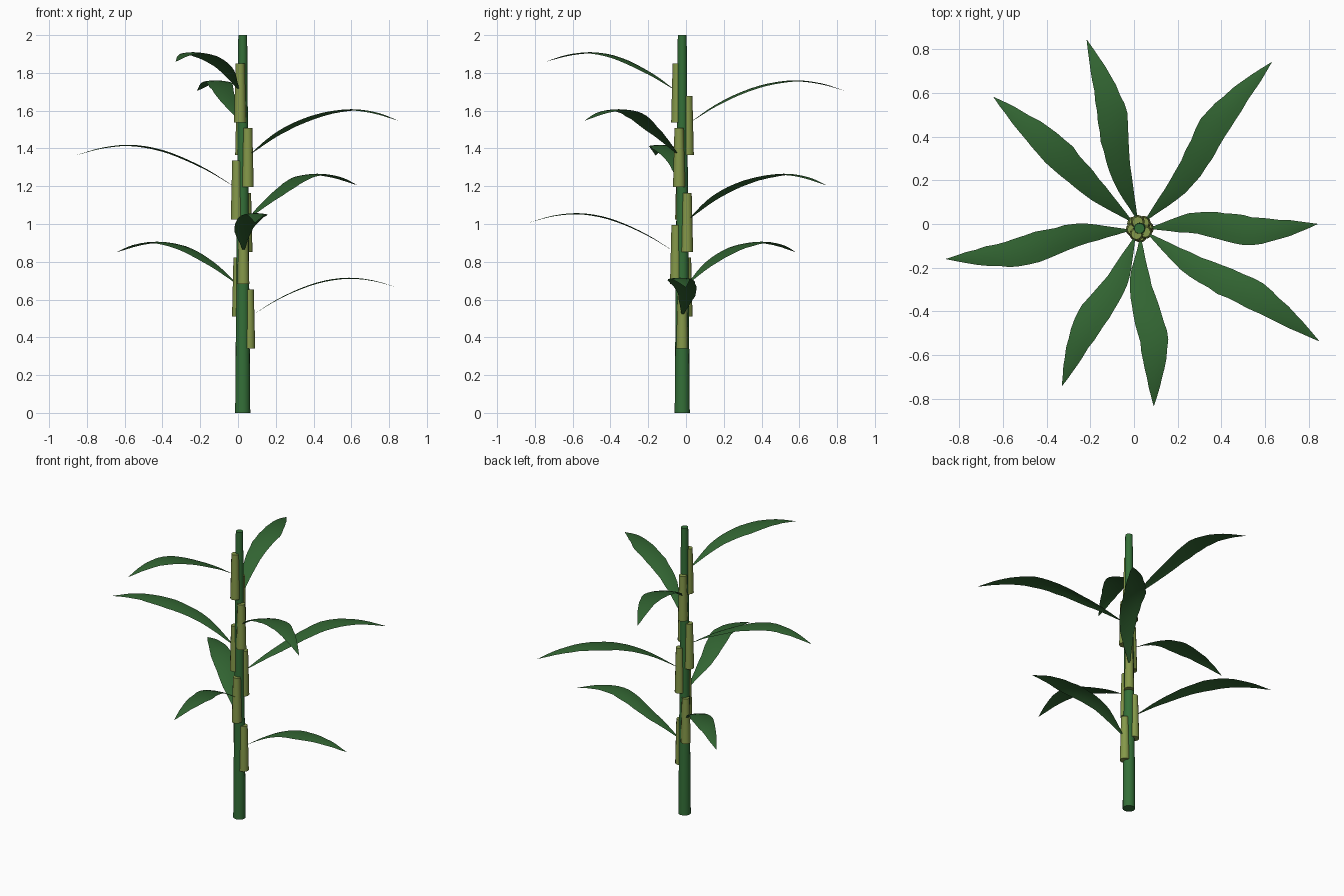
import bpy, bmesh, math, random
from mathutils import Matrix, Vector

random.seed(4)
cube = bpy.data.objects.get("Cube")
if cube:
    bpy.data.objects.remove(cube)

AXIS = Vector((0.025, -0.02, 0))


def material(name, rgb):
    m = bpy.data.materials.new(name)
    m.use_nodes = True
    m.diffuse_color = (*rgb, 1)
    m.node_tree.nodes["Principled BSDF"].inputs["Base Color"].default_value = (*rgb, 1)
    return m


stem_green = material("stem green", (0.034, 0.16, 0.039))
leaf_green = material("leaf green", (0.032, 0.13, 0.032))
sheath_olive = material("sheath olive", (0.235, 0.315, 0.067))


def finish(bm, name, mat):
    mesh = bpy.data.meshes.new(name)
    bm.to_mesh(mesh)
    bm.free()
    mesh.materials.append(mat)
    obj = bpy.data.objects.new(name, mesh)
    bpy.context.collection.objects.link(obj)
    bpy.context.view_layer.objects.active = obj
    bpy.ops.object.select_all(action="DESELECT")
    obj.select_set(True)
    bpy.ops.object.shade_smooth_by_angle(angle=math.radians(40))
    return obj


def tapered_post(name, mat, base, height, r_low, r_top, sides):
    bm = bmesh.new()
    bmesh.ops.create_cone(bm, cap_ends=True, segments=sides, radius1=r_low,
                          radius2=r_top, depth=height,
                          matrix=Matrix.Translation(base + Vector((0, 0, height / 2))))
    return finish(bm, name, mat)


def sample(points, t):
    """Smooth interpolation through a few (t, value) points."""
    n = len(points)
    i = max(k for k in range(n - 1) if points[k][0] <= t or k == 0)
    (t0, a), (t1, b) = points[i], points[i + 1]

    def slope(k):
        lo, hi = points[max(k - 1, 0)], points[min(k + 1, n - 1)]
        return (hi[1] - lo[1]) / (hi[0] - lo[0])
    h, s = t1 - t0, (t - t0) / (t1 - t0)
    return ((2*s**3 - 3*s**2 + 1) * a + (s**3 - 2*s**2 + s) * h * slope(i)
            + (3*s**2 - 2*s**3) * b + (s**3 - s**2) * h * slope(i + 1))


RISE = [(0, 0), (0.16, 0.095), (0.34, 0.175), (0.5, 0.222), (0.67, 0.24), (0.84, 0.222), (1, 0.178)]
HALF_WIDTH = [(0, 0.005), (0.2, 0.041), (0.42, 0.063), (0.56, 0.068), (0.75, 0.048), (0.88, 0.027), (1, 0.001)]
SWEEP = [(0, 0), (0.25, -0.7), (0.42, 0), (0.6, 1), (0.8, 0.7), (1, 0)]


def leaf(name, z, angle, length, bend):
    """Arching blade with a slightly raised midrib and an S-shaped sweep."""
    bm = bmesh.new()
    out = Vector((math.cos(angle), math.sin(angle), 0))
    side = Vector((-out.y, out.x, 0))
    start, steps, rows = 0.055, 18, []
    for k in range(steps + 1):
        t = k / steps
        mid = (AXIS + out * (start + (length - start) * t) + side * bend * sample(SWEEP, t)
               + Vector((0, 0, z + sample(RISE, t) * length)))
        row = []
        for u in (-1, -0.5, 0, 0.5, 1):
            w = sample(HALF_WIDTH, t) * (1 + abs(u) * random.uniform(-0.05, 0.05))
            row.append(bm.verts.new(mid + side * u * w - Vector((0, 0, 0.1 * u * u * w))))
        rows.append(row)
    for a, b in zip(rows, rows[1:]):
        for j in range(4):
            bm.faces.new((a[j], b[j], b[j + 1], a[j + 1]))
    return finish(bm, name, leaf_green)


# Stalk
tapered_post("stem", stem_green, AXIS, 2.0, 0.04, 0.0235, 16)

# Leaves and their sheaths spiral up the stalk by the golden angle
LENGTHS = (0.815, 0.898, 0.815, 0.972, 0.896, 0.97, 0.895, 0.803)
BENDS = (-0.026, -0.008, 0.024, 0.026, 0.022, 0.02, -0.022, -0.02)
NUDGES = (1.4, 0.5, -0.4, -1, -1, 0.4, 0.6, 1.3)
for i, (length, bend, nudge) in enumerate(zip(LENGTHS, BENDS, NUDGES)):
    turn = 137.5 * i
    angle = math.radians(turn)
    z = 0.34 + 0.171 * i
    offset = Vector((math.cos(angle), math.sin(angle), 0)) * (0.034 - 0.0006 * i)
    tapered_post(f"sheath_{i + 1}", sheath_olive, AXIS + offset + Vector((0, 0, z)),
                 0.312, 0.032, 0.0245, 12)
    leaf(f"leaf_{i + 1}", z + 0.18, math.radians(turn + nudge), length, bend)
